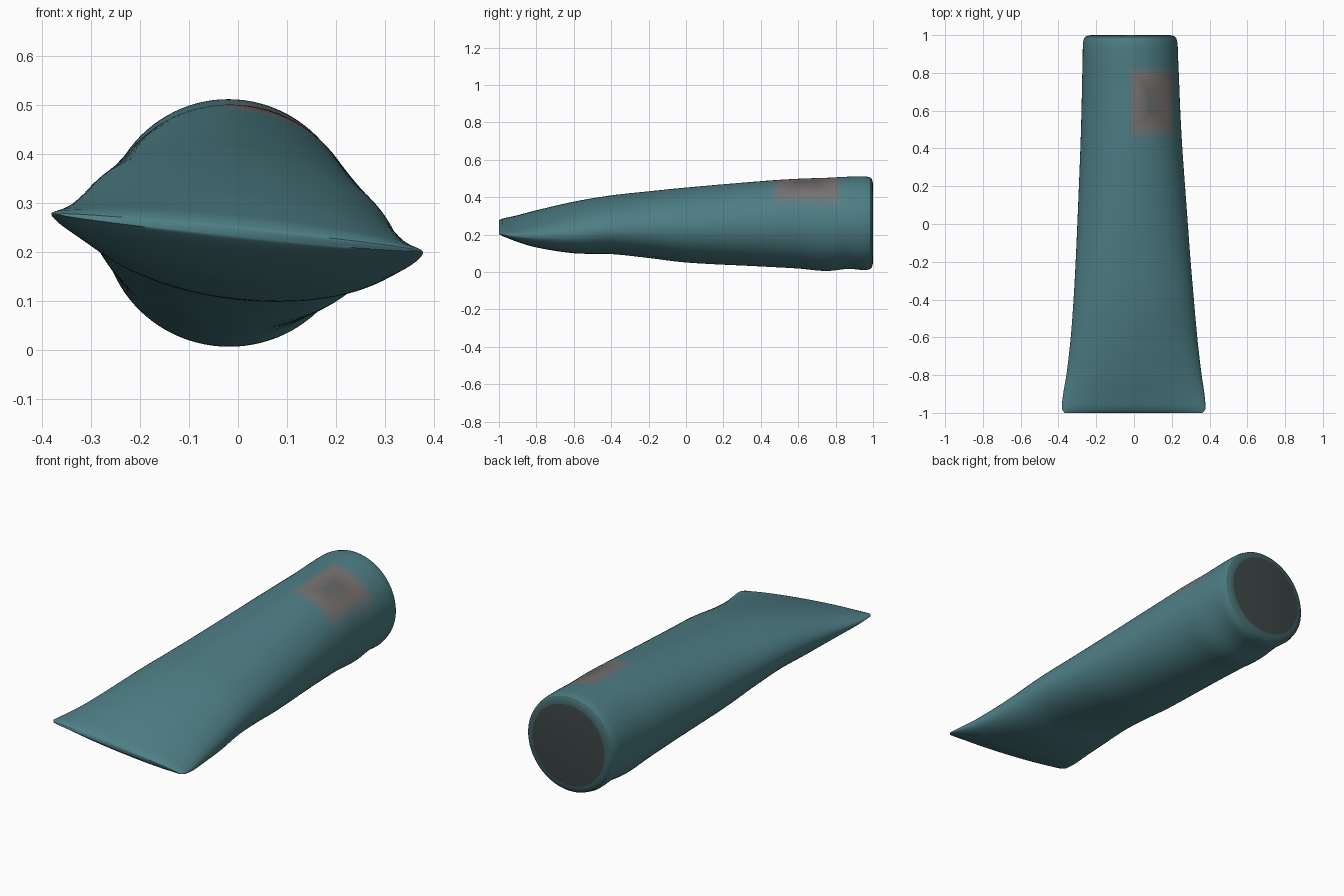
import bpy, bmesh, math

if "Cube" in bpy.data.objects:
    bpy.data.objects.remove(bpy.data.objects["Cube"])

# Stations along the tube: y, left x, right x, bottom z, top z, twist of the crimp
STATIONS = [
    (-0.995, -0.372, 0.368, 0.226, 0.254, 0.038),
    (-0.98, -0.382, 0.378, 0.212, 0.266, 0.039),
    (-0.9, -0.375, 0.373, 0.173, 0.292, 0.04),
    (-0.8, -0.358, 0.358, 0.140, 0.322, 0.04),
    (-0.6, -0.335, 0.335, 0.106, 0.371, 0.038),
    (-0.4, -0.320, 0.317, 0.099, 0.407, 0.030),
    (-0.2, -0.309, 0.300, 0.077, 0.430, 0.024),
    (0.0, -0.300, 0.285, 0.052, 0.451, 0.018),
    (0.4, -0.284, 0.256, 0.030, 0.486, 0.006),
    (0.6, -0.278, 0.245, 0.019, 0.499, 0.0),
    (0.75, -0.275, 0.239, 0.006, 0.504, 0.0),
    (0.87, -0.272, 0.234, 0.017, 0.510, 0.0),
    (0.96, -0.270, 0.230, 0.010, 0.512, 0.0),
    (0.985, -0.264, 0.224, 0.016, 0.506, 0.0),
]
SEG = 96
TEAL = (0.075, 0.21, 0.235)
BROWN = (0.20, 0.17, 0.16)
CORE = (0.13, 0.135, 0.135)
STEPS = 5


def material(name, rgb):
    m = bpy.data.materials.new(name)
    m.diffuse_color = (*rgb, 1)
    m.use_nodes = True
    m.node_tree.nodes["Principled BSDF"].inputs["Base Color"].default_value = m.diffuse_color
    return m


def mix(a, b, t):
    return tuple(p + (q - p) * t for p, q in zip(a, b))


def catmull(p0, p1, p2, p3, t):
    # Cubic through p1 and p2 with tangents for uneven spacing in y
    h = p2[0] - p1[0]
    out = [p1[0] + h * t]
    for i in range(1, 6):
        m1 = (p2[i] - p0[i]) / max(p2[0] - p0[0], 1e-6) * h
        m2 = (p3[i] - p1[i]) / max(p3[0] - p1[0], 1e-6) * h
        out.append((2*t**3 - 3*t*t + 1) * p1[i] + (t**3 - 2*t*t + t) * m1
                   + (3*t*t - 2*t**3) * p2[i] + (t**3 - t*t) * m2)
    return out


def ring(bm, s, y=None):
    y0, l, r, b, t, tw = s
    cx, cz, w, h = (l + r) / 2, (b + t) / 2, (r - l) / 2, (t - b) / 2
    verts = []
    for i in range(SEG):
        a = 2 * math.pi * i / SEG
        c, n = math.cos(a), math.sin(a)
        verts.append(bm.verts.new((cx + w * c, y0 if y is None else y,
                                   cz + h * n - tw * c)))
    return verts


def bridge(bm, a, b):
    for i in range(SEG):
        j = (i + 1) % SEG
        bm.faces.new((a[i], b[i], b[j], a[j]))


def finish(bm, name, mats):
    bmesh.ops.recalc_face_normals(bm, faces=bm.faces[:])
    me = bpy.data.meshes.new(name)
    bm.to_mesh(me)
    bm.free()
    ob = bpy.data.objects.new(name, me)
    bpy.context.collection.objects.link(ob)
    for m in mats:
        me.materials.append(m)
    bpy.ops.object.select_all(action='DESELECT')
    ob.select_set(True)
    bpy.context.view_layer.objects.active = ob
    bpy.ops.object.shade_smooth_by_angle(angle=math.radians(50))
    return ob


# Tube body, lofted from crimped edge to round end
bm = bmesh.new()
rings = []
N = len(STATIONS)
for k in range(N - 1):
    p = [STATIONS[min(max(k + d, 0), N - 1)] for d in (-1, 0, 1, 2)]
    n = max(1, round((p[2][0] - p[1][0]) / 0.02))
    rings += [ring(bm, catmull(*p, i / n)) for i in range(n)]
rings.append(ring(bm, STATIONS[-1]))
for a, b in zip(rings, rings[1:]):
    bridge(bm, a, b)
# Rounded tip of the crimped edge
tip = ring(bm, (0, -0.366, 0.362, 0.231, 0.249, 0.037), -1.0)
bridge(bm, tip, rings[0])
bm.faces.new(tip)

# Soft-edged label patch on the upper right of the body
for f in bm.faces:
    c = f.calc_center_median()
    if c.z < 0.3:
        continue
    d = min(c.x + 0.035, 0.225 - c.x, (c.y - 0.45) * 0.8, (0.84 - c.y) * 0.8)
    if d > 0.06:
        f.material_index = STEPS + min(STEPS, 1 + int((d - 0.06) / 0.012))
    elif d > 0:
        f.material_index = min(STEPS, 1 + int(d / 0.012))
mats = [material("teal", TEAL)]
mats += [material(f"label_fade_{i}", mix(TEAL, BROWN, i / STEPS)) for i in range(1, STEPS + 1)]
mats += [material(f"label_core_{i}", mix(BROWN, CORE, i / STEPS)) for i in range(1, STEPS + 1)]
finish(bm, "tube_body", mats)

# Dark end cap with rounded rim
bm = bmesh.new()
l, r, b, t = STATIONS[-1][1:5]
caps = [ring(bm, (0, l + d, r - d, b + d, t - d, 0), y)
        for d, y in ((0, 0.985), (0.007, 0.992), (0.018, 0.997), (0.035, 1.0))]
for p, q in zip(caps, caps[1:]):
    bridge(bm, p, q)
bm.faces.new(caps[-1])
cap_mats = [material("cap_dark", (0.045, 0.06, 0.06)), material("cap_rim", (0.05, 0.12, 0.13))]
for f in bm.faces:
    f.material_index = 0 if len(f.verts) > 4 else 1
finish(bm, "end_cap", cap_mats)
